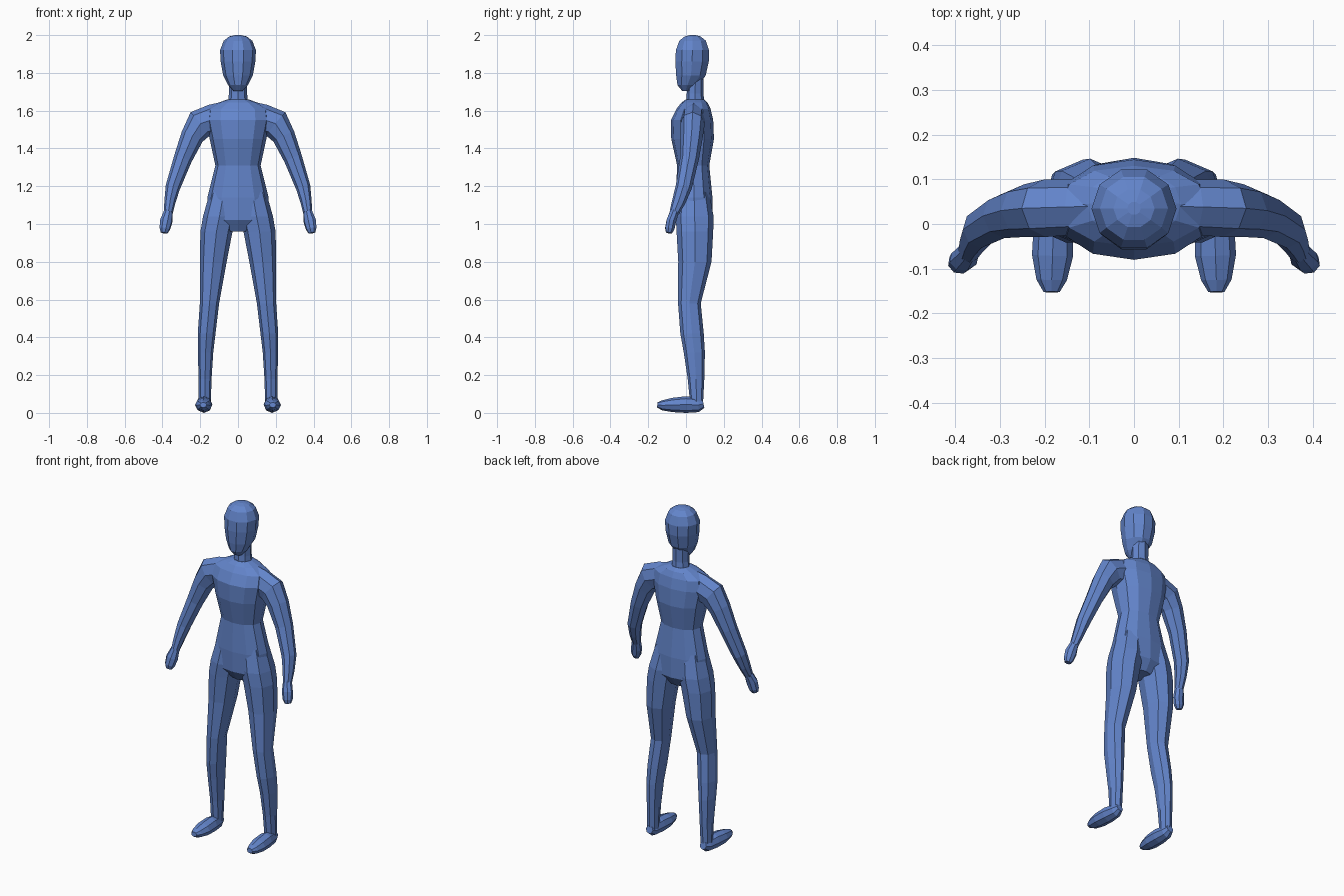
import bpy, bmesh, math
from mathutils import Vector

blue = bpy.data.materials.new("blue")
blue.diffuse_color = (0.125, 0.235, 0.60, 1)


def loft(name, rings, sides, side_axis=None, mirror=False, full=1.0):
    """Skin rings of (centre, half width, half depth).
    Rings are level, or square to the path when side_axis gives their depth direction."""
    bm = bmesh.new()
    loops = []
    for i, (c, rx, ry) in enumerate(rings):
        u, v = Vector((1, 0, 0)), Vector((0, 1, 0))
        if side_axis:
            a = Vector(rings[max(i - 1, 0)][0])
            b = Vector(rings[min(i + 1, len(rings) - 1)][0])
            t = (b - a).normalized()
            v = Vector(side_axis)
            v = (v - t * v.dot(t)).normalized()
            u = v.cross(t)
        loop = []
        for k in range(sides):
            ang = math.tau * k / sides
            cs, sn = math.cos(ang), math.sin(ang)
            px = math.copysign(abs(cs) ** full, cs)
            py = math.copysign(abs(sn) ** full, sn)
            loop.append(bm.verts.new(Vector(c) + u * px * rx + v * py * ry))
        loops.append(loop)
    for a, b in zip(loops, loops[1:]):
        for k in range(sides):
            j = (k + 1) % sides
            bm.faces.new((a[k], a[j], b[j], b[k]))
    bm.faces.new(loops[0])
    bm.faces.new(loops[-1])
    bmesh.ops.recalc_face_normals(bm, faces=bm.faces)
    me = bpy.data.meshes.new(name)
    bm.to_mesh(me)
    bm.free()
    me.materials.append(blue)
    ob = bpy.data.objects.new(name, me)
    bpy.context.collection.objects.link(ob)
    if mirror:
        ob.modifiers.new("mirror", 'MIRROR').use_mirror_merge = False
    return ob


# Trunk from crotch to neck base
loft("torso", [
    ((0, 0.045, 0.96), 0.06, 0.055),
    ((0, 0.045, 1.02), 0.165, 0.095),
    ((0, 0.043, 1.14), 0.162, 0.097),
    ((0, 0.038, 1.31), 0.120, 0.085),
    ((0, 0.035, 1.45), 0.150, 0.113),
    ((0, 0.032, 1.55), 0.172, 0.112),
    ((0, 0.040, 1.61), 0.165, 0.090),
    ((0, 0.045, 1.642), 0.105, 0.070),
    ((0, 0.048, 1.66), 0.055, 0.048)], 12, full=0.9)

# Neck
loft("neck", [
    ((0, 0.050, 1.63), 0.055, 0.050),
    ((0, 0.048, 1.69), 0.048, 0.044),
    ((0, 0.050, 1.78), 0.048, 0.044)], 8)

# Head with the chin set forward
loft("head", [
    ((0, 0.000, 1.705), 0.025, 0.022),
    ((0, 0.008, 1.735), 0.052, 0.056),
    ((0, 0.026, 1.785), 0.078, 0.082),
    ((0, 0.032, 1.860), 0.092, 0.093),
    ((0, 0.034, 1.920), 0.095, 0.092),
    ((0, 0.035, 1.970), 0.076, 0.074),
    ((0, 0.035, 1.993), 0.046, 0.044),
    ((0, 0.035, 2.000), 0.015, 0.015)], 10)

# Arms from inside the chest down to the wrists
loft("arms", [
    ((0.060, 0.040, 1.575), 0.075, 0.060),
    ((0.130, 0.038, 1.555), 0.080, 0.062),
    ((0.200, 0.035, 1.530), 0.080, 0.064),
    ((0.243, 0.030, 1.462), 0.061, 0.059),
    ((0.292, 0.018, 1.345), 0.049, 0.050),
    ((0.345, -0.012, 1.195), 0.039, 0.043),
    ((0.360, -0.038, 1.120), 0.030, 0.036),
    ((0.369, -0.062, 1.060), 0.024, 0.026)], 8, (0, 1, 0), True)

# Mitten hands
loft("hands", [
    ((0.367, -0.058, 1.075), 0.022, 0.024),
    ((0.380, -0.078, 1.015), 0.034, 0.027),
    ((0.388, -0.086, 0.975), 0.029, 0.026),
    ((0.392, -0.090, 0.953), 0.019, 0.017)], 8, (0.25, 1, 0), True)

# Legs from inside the hips down to the ankles
loft("legs", [
    ((0.075, 0.043, 1.17), 0.074, 0.080),
    ((0.098, 0.046, 1.04), 0.087, 0.100),
    ((0.114, 0.047, 0.96), 0.085, 0.097),
    ((0.131, 0.047, 0.80), 0.071, 0.088),
    ((0.151, 0.018, 0.58), 0.051, 0.060),
    ((0.166, 0.032, 0.42), 0.047, 0.062),
    ((0.172, 0.044, 0.32), 0.041, 0.056),
    ((0.174, 0.053, 0.18), 0.034, 0.044),
    ((0.176, 0.056, 0.05), 0.032, 0.034)], 8, mirror=True, full=0.92)

# Feet from heel to toe
loft("feet", [
    ((0.177, 0.092, 0.048), 0.022, 0.022),
    ((0.178, 0.065, 0.042), 0.034, 0.038),
    ((0.180, 0.000, 0.044), 0.044, 0.044),
    ((0.182, -0.070, 0.042), 0.046, 0.038),
    ((0.184, -0.125, 0.040), 0.034, 0.027),
    ((0.184, -0.152, 0.042), 0.018, 0.014)], 8, (0, 0, 1), True)
